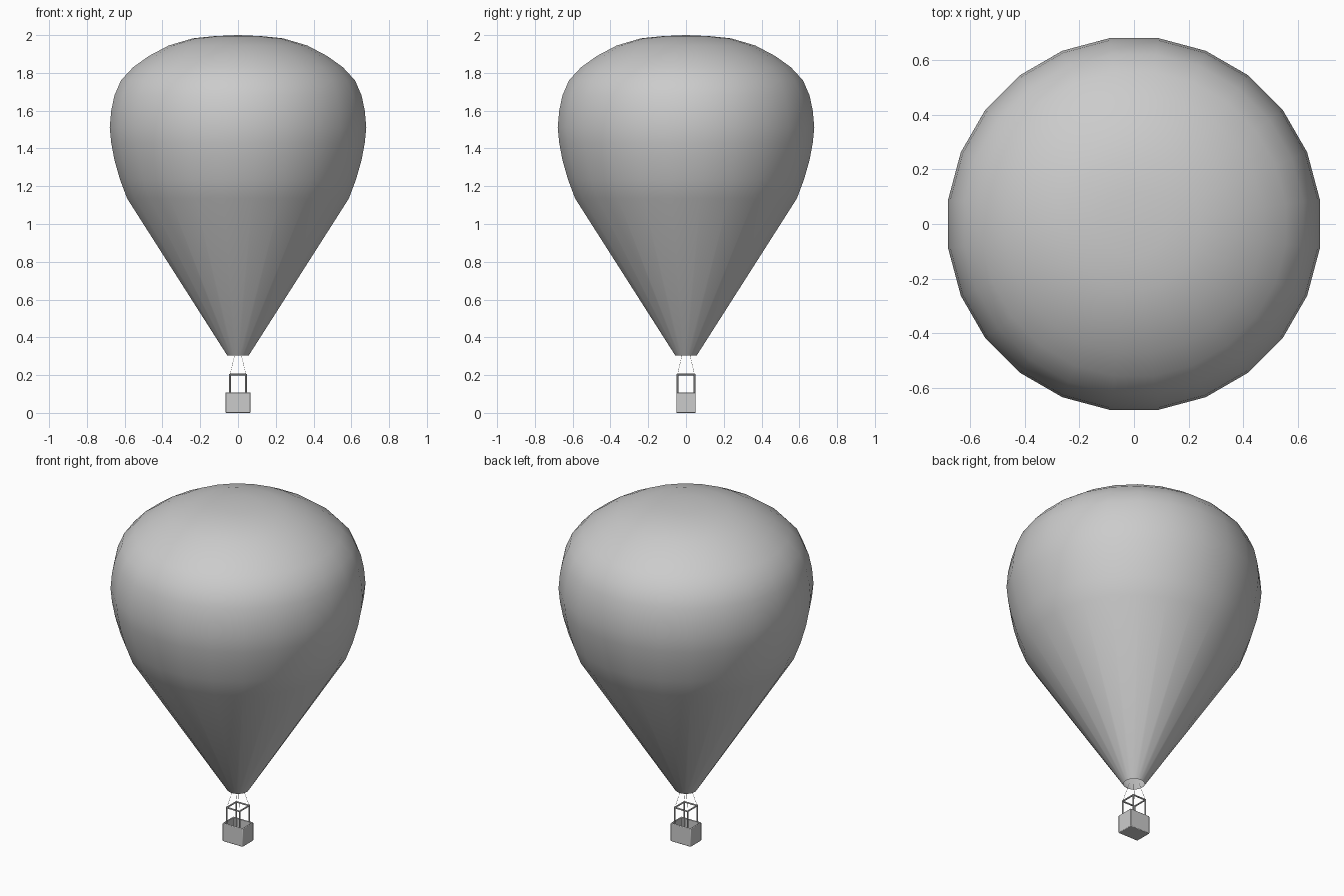
import bpy, bmesh, math
from mathutils import Vector

if "Cube" in bpy.data.objects:
    bpy.data.objects.remove(bpy.data.objects["Cube"])

grey = bpy.data.materials.new("plain grey")
grey.use_nodes = True
grey.diffuse_color = (0.6, 0.6, 0.6, 1)
grey.node_tree.nodes["Principled BSDF"].inputs["Base Color"].default_value = (0.6, 0.6, 0.6, 1)


def finish(name, bm, angle=None):
    mesh = bpy.data.meshes.new(name)
    bm.to_mesh(mesh)
    bm.free()
    ob = bpy.data.objects.new(name, mesh)
    bpy.context.collection.objects.link(ob)
    mesh.materials.append(grey)
    if angle:
        bpy.ops.object.select_all(action='DESELECT')
        ob.select_set(True)
        bpy.context.view_layer.objects.active = ob
        bpy.ops.object.shade_smooth_by_angle(angle=math.radians(angle))
    return ob


def rod(bm, a, b, radius, sides=8):
    a, b = Vector(a), Vector(b)
    d = b - a
    made = bmesh.ops.create_cone(bm, cap_ends=True, segments=sides, radius1=radius,
                                 radius2=radius, depth=d.length)["verts"]
    bmesh.ops.rotate(bm, verts=made, matrix=d.to_track_quat('Z', 'Y').to_matrix())
    bmesh.ops.translate(bm, verts=made, vec=(a + b) / 2)


# Envelope: a turned profile, open at the mouth
profile = [(0.058, 0.305), (0.592, 1.135), (0.63, 1.235), (0.66, 1.34), (0.677, 1.43),
           (0.685, 1.51), (0.677, 1.6), (0.66, 1.68), (0.625, 1.76), (0.56, 1.83),
           (0.475, 1.89), (0.37, 1.945), (0.24, 1.983), (0.12, 1.995), (0, 2)]
SIDES = 24
bm = bmesh.new()
rings = []
for r, z in profile[:-1]:
    rings.append([bm.verts.new((r * math.cos(a), r * math.sin(a), z))
                  for a in ((i + 0.5) * math.tau / SIDES for i in range(SIDES))])
for low, high in zip(rings, rings[1:]):
    for i in range(SIDES):
        j = (i + 1) % SIDES
        bm.faces.new((low[i], low[j], high[j], high[i]))
crown = bm.verts.new((0, 0, profile[-1][1]))
for i in range(SIDES):
    bm.faces.new((rings[-1][i], rings[-1][(i + 1) % SIDES], crown))
finish("envelope", bm, 40)

# Basket: hollow rounded box, open at the top
bm = bmesh.new()
bmesh.ops.create_cube(bm, size=1)
bmesh.ops.scale(bm, verts=bm.verts, vec=(0.132, 0.102, 0.108))
bmesh.ops.translate(bm, verts=bm.verts, vec=(0, 0, 0.054))
top = max(bm.faces, key=lambda f: f.calc_center_median().z)
bmesh.ops.inset_region(bm, faces=[top], thickness=0.01)
floor = bmesh.ops.extrude_discrete_faces(bm, faces=[top])["faces"][0]
bmesh.ops.translate(bm, verts=floor.verts, vec=(0, 0, -0.096))
basket = finish("basket", bm, 60)
bevel = basket.modifiers.new("rounded edges", 'BEVEL')
bevel.width = 0.004
bevel.segments = 2

# Frame above the basket, and ropes up into the mouth
X, Y, TOP = 0.042, 0.045, 0.203
corners = [(X, Y), (-X, Y), (-X, -Y), (X, -Y)]
frame, ropes = bmesh.new(), bmesh.new()
for i, (x, y) in enumerate(corners):
    nx, ny = corners[(i + 1) % 4]
    rod(frame, (x, y, 0.014), (x, y, TOP + 0.004), 0.0045)
    rod(frame, (x, y, TOP), (nx, ny, TOP), 0.0045)
    rod(ropes, (x, y, TOP), (x * 0.4, y * 0.45, 0.31), 0.0008, 6)
finish("basket_frame", frame, 40)
finish("ropes", ropes, 40)
